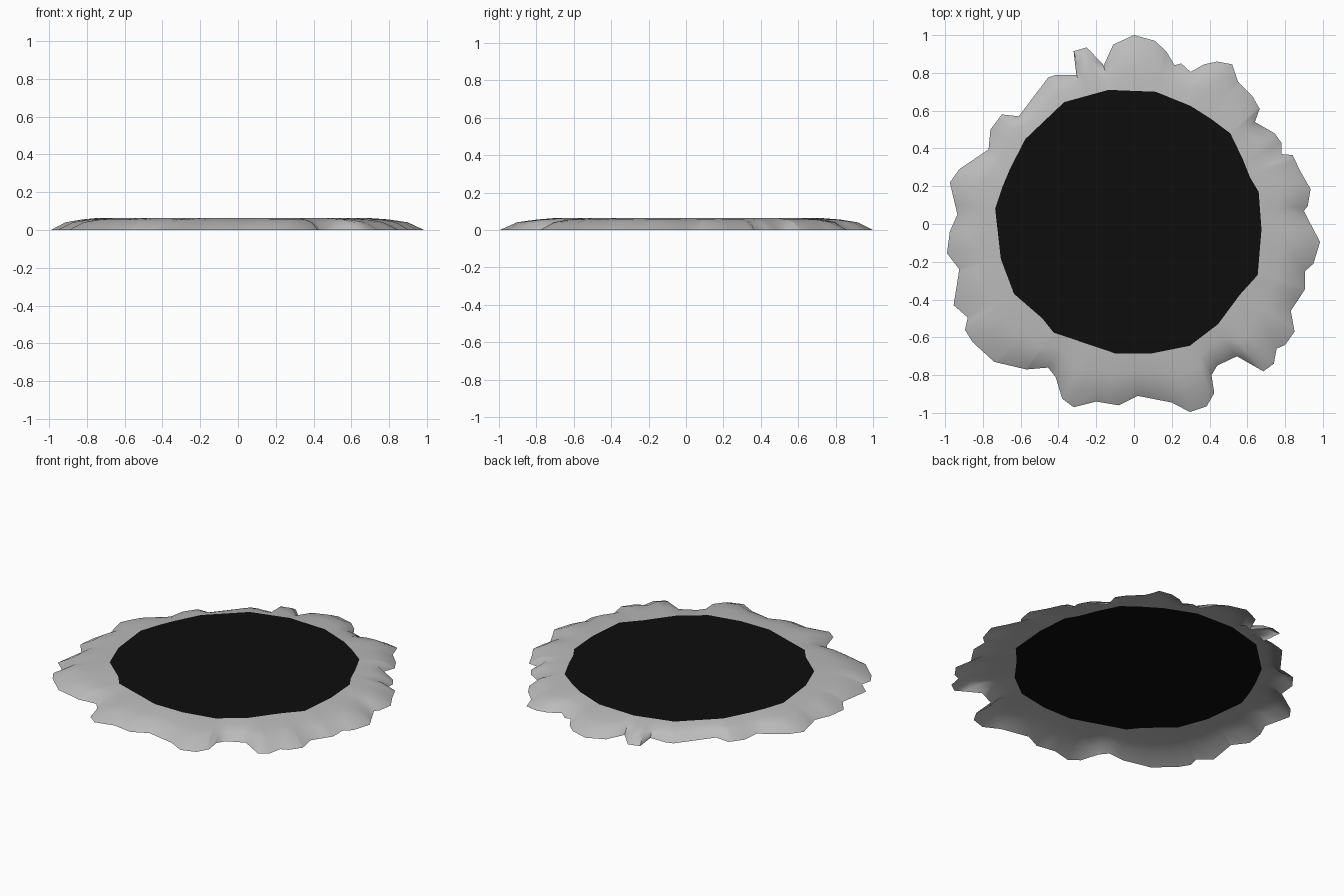
import bpy, bmesh, math
from mathutils import Vector

if "Cube" in bpy.data.objects:
    bpy.data.objects.remove(bpy.data.objects["Cube"])

TOP = 0.065

# Ragged outer edge of the rim, clockwise from the back
OUTER = [(0, 1), (.11, .97), (.17, .915), (.215, .84), (.25, .85), (.30, .805), (.37, .845),
         (.44, .86), (.52, .845), (.55, .755), (.625, .68), (.665, .61), (.64, .54), (.745, .48),
         (.78, .43), (.78, .37), (.84, .365), (.88, .28), (.935, .185), (.92, .095), (.90, .07),
         (.935, 0), (.985, -.095), (.95, -.21), (.905, -.25), (.905, -.345), (.87, -.40),
         (.83, -.46), (.85, -.57), (.80, -.64), (.755, -.66), (.74, -.74), (.685, -.78),
         (.545, -.70), (.44, -.75), (.41, -.80), (.425, -.895), (.385, -.965), (.295, -.995),
         (.20, -.945), (.02, -.91), (-.08, -.96), (-.20, -.94), (-.32, -.97), (-.38, -.925),
         (-.415, -.81), (-.455, -.76), (-.57, -.77), (-.74, -.73), (-.855, -.625), (-.895, -.56),
         (-.88, -.495), (-.955, -.43), (-.925, -.24), (-.99, -.155), (-.975, -.04), (-.935, .05),
         (-.975, .22), (-.925, .29), (-.77, .395), (-.76, .50), (-.70, .58), (-.61, .57),
         (-.455, .775), (-.41, .79), (-.305, .79), (-.32, .915), (-.25, .935), (-.16, .84),
         (-.11, .95)]

# Faceted edge of the dark centre, clockwise
INNER = [(-.135, .71), (.115, .70), (.30, .625), (.41, .555), (.51, .48), (.575, .345),
         (.615, .245), (.66, .17), (.675, -.03), (.655, -.27), (.56, -.375), (.445, -.53),
         (.295, -.645), (.095, -.685), (-.10, -.685), (-.425, -.575), (-.485, -.50),
         (-.635, -.37), (-.705, -.185), (-.735, .08), (-.695, .20), (-.655, .295),
         (-.575, .45), (-.37, .645)]


def material(name, value):
    m = bpy.data.materials.new(name)
    m.diffuse_color = (value, value, value, 1)
    m.use_nodes = True
    m.node_tree.nodes["Principled BSDF"].inputs["Base Color"].default_value = m.diffuse_color
    return m


def make_object(name, bm, mat):
    mesh = bpy.data.meshes.new(name)
    bm.to_mesh(mesh)
    bm.free()
    mesh.materials.append(mat)
    ob = bpy.data.objects.new(name, mesh)
    bpy.context.collection.objects.link(ob)
    return ob


def clockwise(p):
    return math.atan2(p[0], p[1]) % math.tau


def on_loop(loop, angle):
    """Point where a ray from the centre at this angle meets a closed outline."""
    d = Vector((math.sin(angle), math.cos(angle)))
    for a, b in zip(loop, loop[1:] + loop[:1]):
        a, e = Vector(a), Vector(b) - Vector(a)
        den = d.cross(e)
        if abs(den) > 1e-9:
            t, s = a.cross(e) / den, a.cross(d) / den
            if t > 0 and -1e-6 <= s <= 1 + 1e-6:
                return d * t


# Rim: a thin open skirt, gently domed, falling from the centre to the ground
bm = bmesh.new()
rings = []
angles = sorted({round(clockwise(p), 4) for p in OUTER + INNER})
for ang in angles:
    i, o = on_loop(INNER, ang), on_loop(OUTER, ang)
    rings.append([bm.verts.new((*i.lerp(o, t), z))
                  for t, z in ((0, TOP), (.4, .056), (.72, .041), (1, 0))])
for a, b in zip(rings, rings[1:] + rings[:1]):
    for k in range(3):
        bm.faces.new((a[k], a[k + 1], b[k + 1], b[k]))
bmesh.ops.recalc_face_normals(bm, faces=bm.faces)
if sum(f.normal.z for f in bm.faces) < 0:
    bmesh.ops.reverse_faces(bm, faces=bm.faces)
rim = make_object("ragged_rim", bm, material("grey", 0.5))
bpy.context.view_layer.objects.active = rim
rim.select_set(True)
bpy.ops.object.shade_smooth_by_angle(angle=math.radians(60))

# Dark centre: one flat many-sided face
bm = bmesh.new()
bm.faces.new([bm.verts.new((x, y, TOP)) for x, y in reversed(INNER)])
make_object("dark_centre", bm, material("black", 0.004))
